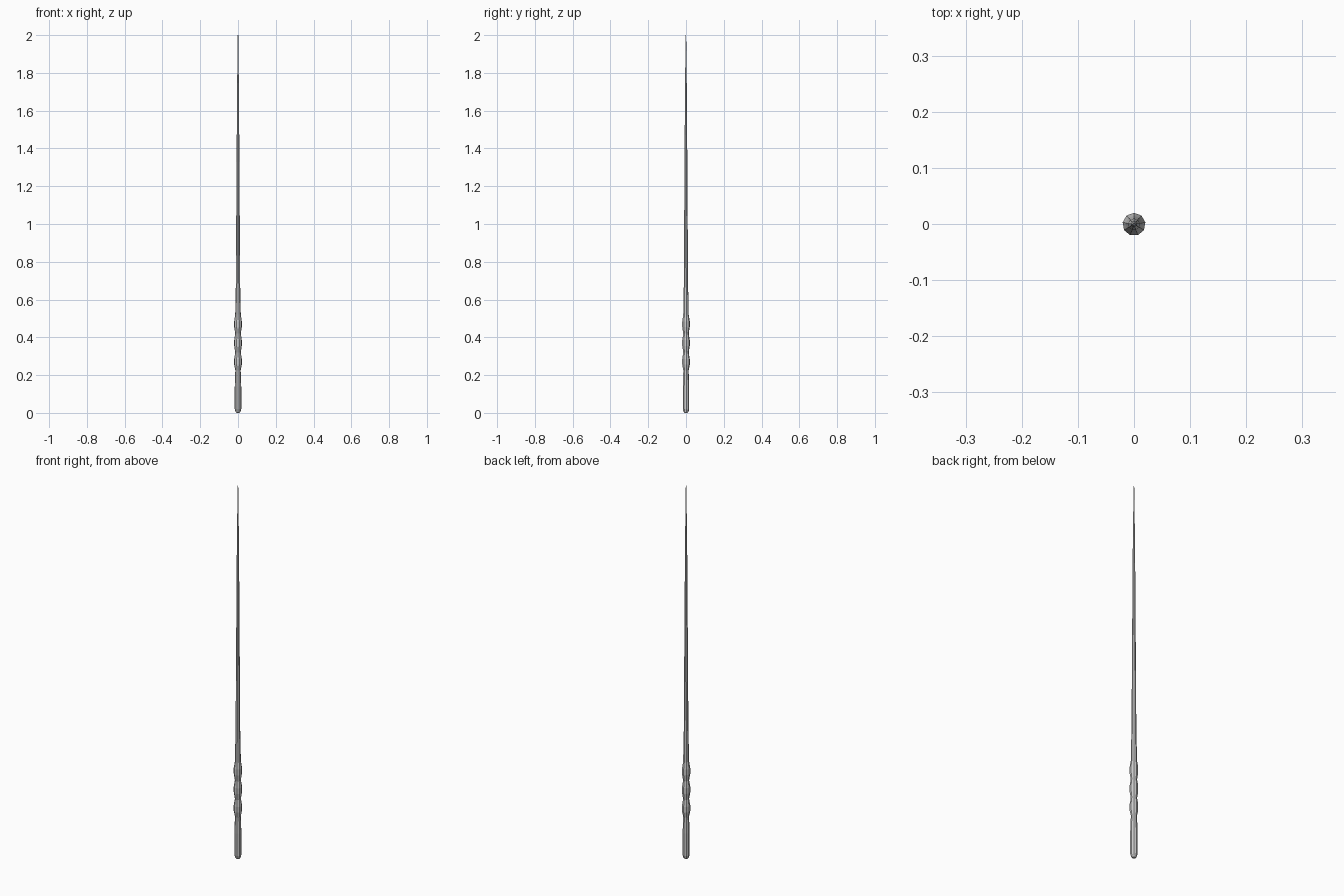
import bpy, bmesh, math

if "Cube" in bpy.data.objects:
    bpy.data.objects.remove(bpy.data.objects["Cube"])

SIDES = 9
Y_SHIFT = -0.0006


def lathe(name, profile):
    """Flat-faced turned solid from (radius, z) points, closed at both ends."""
    bm = bmesh.new()
    rings = []
    for r, z in profile:
        ring = []
        for i in range(SIDES):
            a = math.pi / 2 + i * 2 * math.pi / SIDES
            ring.append(bm.verts.new((r * math.cos(a), r * math.sin(a) + Y_SHIFT, z)))
        rings.append(ring)
    for lo, hi in zip(rings, rings[1:]):
        for i in range(SIDES):
            j = (i + 1) % SIDES
            bm.faces.new((lo[i], lo[j], hi[j], hi[i]))
    bm.faces.new(rings[0][::-1])
    bm.faces.new(rings[-1])
    mesh = bpy.data.meshes.new(name)
    bm.to_mesh(mesh)
    bm.free()
    obj = bpy.data.objects.new(name, mesh)
    bpy.context.collection.objects.link(obj)
    return obj


# Rounded pommel and plain grip
profile = [(0.008, 0), (0.014, 0.006), (0.0175, 0.02), (0.0175, 0.14), (0.0145, 0.225)]

# Three swollen rings of the handle
for z in (0.27, 0.37, 0.47):
    profile += [(0.0205, z - 0.015), (0.0205, z + 0.015), (0.015, z + 0.05)]

# Long tapering shaft to a fine tip
profile += [(0.0115, 0.69), (0.0105, 0.87), (0.008, 1.27), (0.0055, 1.67), (0.0015, 2.0)]

lathe("wand", profile)
